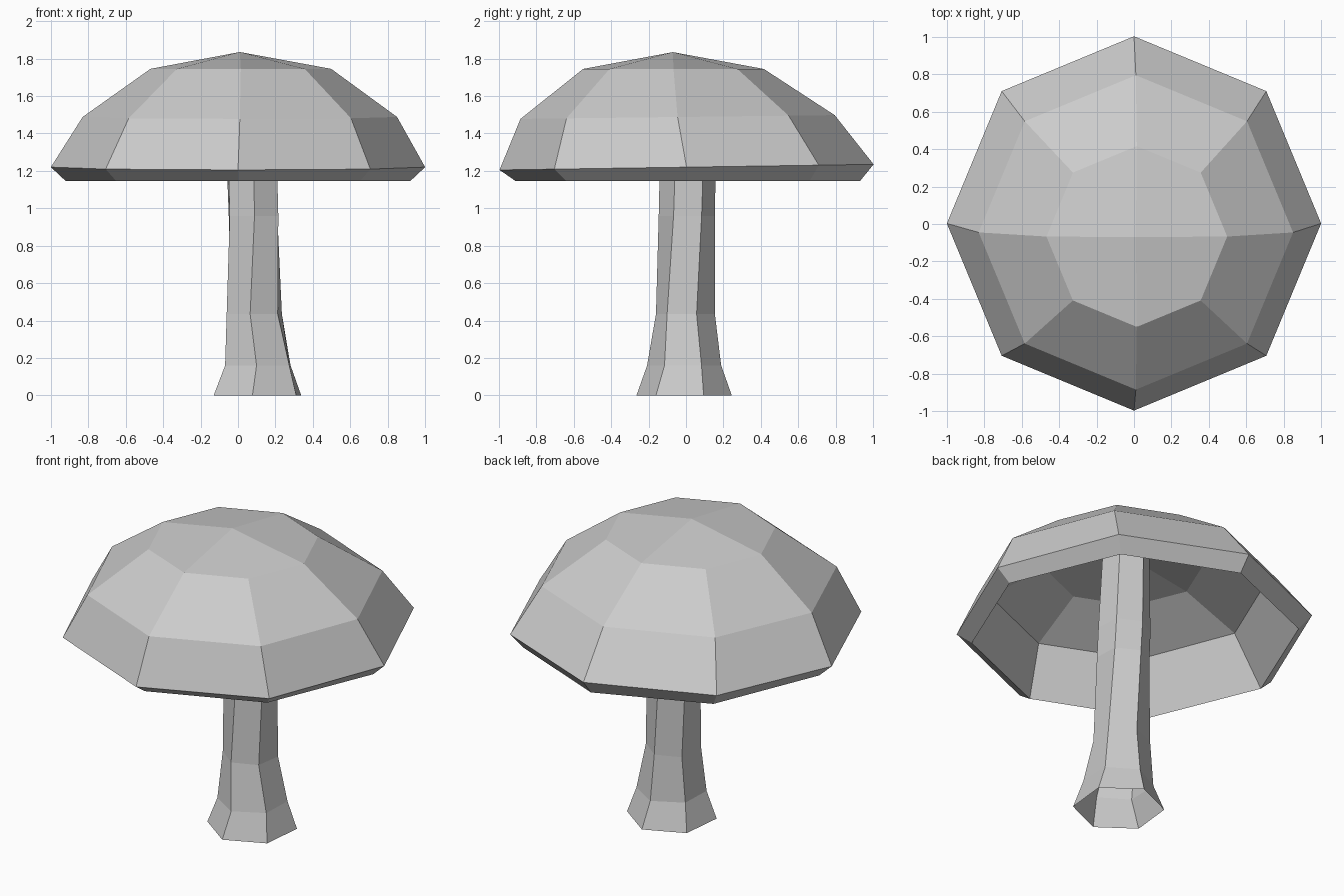
import bpy, bmesh
from math import sin, cos, radians, tau

cube = bpy.data.objects.get("Cube")
if cube:
    bpy.data.objects.remove(cube, do_unlink=True)

# One plain grey for the whole model
grey = bpy.data.materials.new("plain_grey")
grey.use_nodes = True
colour = (0.6, 0.6, 0.6, 1)
grey.diffuse_color = colour
grey.node_tree.nodes["Principled BSDF"].inputs["Base Color"].default_value = colour


def crown(bm, loop, tip):
    """Close a ring with quads that meet at a tip."""
    top = bm.verts.new(tip)
    for i in range(0, len(loop), 2):
        bm.faces.new((top, loop[i], loop[i + 1], loop[(i + 2) % len(loop)]))


def loft(name, sides, rings, tips=None):
    """Skin polygon rings: (x, y, z, radius, turn in degrees, tilt along y)."""
    bm = bmesh.new()
    loops = []
    for x, y, z, radius, turn, tilt in rings:
        loop = []
        for i in range(sides):
            a = radians(turn) + tau * i / sides
            loop.append(bm.verts.new((x + radius * cos(a), y + radius * sin(a),
                                      z + tilt * sin(a))))
        loops.append(loop)
    for low, high in zip(loops, loops[1:]):
        for i in range(sides):
            j = (i + 1) % sides
            bm.faces.new((low[i], low[j], high[j], high[i]))
    if tips:
        # Reversed order turns the first crown to face the hollow
        first = loops[0][:1] + loops[0][:0:-1]
        crown(bm, first, tips[0])
        crown(bm, loops[-1], tips[1])
    mesh = bpy.data.meshes.new(name)
    bm.to_mesh(mesh)
    bm.free()
    mesh.materials.append(grey)
    obj = bpy.data.objects.new(name, mesh)
    bpy.context.collection.objects.link(obj)
    return obj


# Eight-sided cap: inner dome down to the lip, then up the outer dome
loft("mushroom_cap", 8, [
    (0.015, -0.06, 1.625, 0.45, 0, 0),
    (0.01, -0.04, 1.47, 0.78, 0, 0.01),
    (0, 0.01, 1.145, 0.92, 0, 0),
    (0, 0.003, 1.22, 1.0, 0, 0.015),
    (0.01, -0.045, 1.488, 0.84, 0, 0.01),
    (0.015, -0.067, 1.745, 0.483, 0, 0),
], tips=((0.01, -0.065, 1.7), (0.01, -0.07, 1.835)))

# Six-sided open stem, flared at the foot and running up into the cap
loft("mushroom_stem", 6, [
    (0.104, -0.01, 0, 0.256, 24, 0),
    (0.106, -0.01, 0.16, 0.198, 28, 0),
    (0.087, -0.003, 0.435, 0.159, 22, 0),
    (0.083, 0.004, 0.96, 0.15, 32, 0),
    (0.077, 0.008, 1.15, 0.15, 33, 0),
    (0.05, -0.008, 1.69, 0.135, 36, 0),
])
